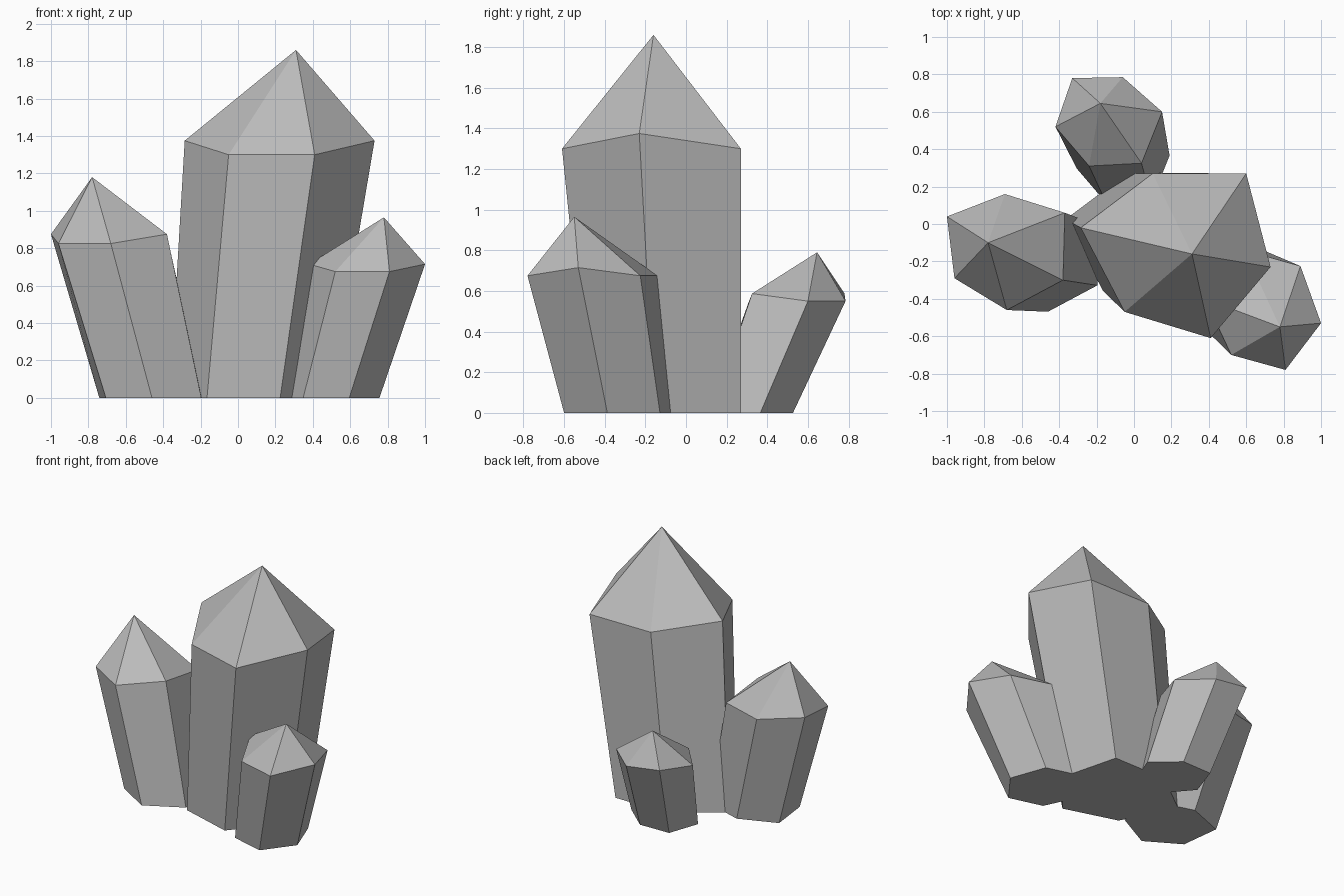
import bpy
import bmesh
from mathutils import Vector

default_cube = bpy.data.objects.get("Cube")
if default_cube:
    bpy.data.objects.remove(default_cube, do_unlink=True)

# One plain stone grey for every crystal
stone = bpy.data.materials.new("stone_grey")
stone.use_nodes = True
grey = (0.5, 0.5, 0.5, 1.0)
stone.diffuse_color = grey
stone.node_tree.nodes["Principled BSDF"].inputs["Base Color"].default_value = grey


def crystal(name, shoulder, low, high, tip, foot, taper):
    """Leaning six-sided prism with a pointed cap.

    shoulder: outline where the cap starts; its first and fourth corners
    sit at the high level, the others at the low level.
    foot, taper: centre of the base and its size relative to the shoulder.
    """
    corners = [Vector(point) for point in shoulder]
    centre = sum(corners, Vector((0, 0))) / len(corners)
    foot = Vector(foot)

    bm = bmesh.new()
    base, ring = [], []
    for i, corner in enumerate(corners):
        ground = foot + (corner - centre) * taper
        base.append(bm.verts.new((*ground, 0)))
        ring.append(bm.verts.new((*corner, low if i % 3 else high)))
    apex = bm.verts.new(tip)

    # Base, shaft sides and cap facets
    bm.faces.new(base)
    for i in range(len(corners)):
        j = (i + 1) % len(corners)
        bm.faces.new((base[i], base[j], ring[j], ring[i]))
        bm.faces.new((ring[i], ring[j], apex))
    bmesh.ops.recalc_face_normals(bm, faces=bm.faces)

    mesh = bpy.data.meshes.new(name)
    bm.to_mesh(mesh)
    bm.free()
    mesh.materials.append(stone)
    obj = bpy.data.objects.new(name, mesh)
    bpy.context.collection.objects.link(obj)
    return obj


# Tall central crystal
crystal("main_crystal",
        shoulder=[(.73, -.23), (.60, .27), (.10, .27),
                  (-.285, -.02), (-.05, -.47), (.41, -.61)],
        low=1.3, high=1.375, tip=(.31, -.16, 1.86),
        foot=(.09, -.07), taper=.85)

# Medium crystal on the -x side
crystal("right_crystal",
        shoulder=[(-1, .04), (-.96, -.29), (-.68, -.46),
                  (-.38, -.30), (-.37, .06), (-.69, .16)],
        low=.825, high=.875, tip=(-.78, -.10, 1.18),
        foot=(-.46, -.18), taper=.88)

# Short crystal at the front on the +x side
crystal("front_left_crystal",
        shoulder=[(1, -.53), (.89, -.225), (.59, -.14),
                  (.38, -.40), (.52, -.70), (.81, -.78)],
        low=.675, high=.715, tip=(.78, -.55, .965),
        foot=(.50, -.33), taper=.85)

# Smallest crystal at the back
crystal("back_crystal",
        shoulder=[(.04, .325), (.15, .60), (-.06, .785),
                  (-.33, .78), (-.42, .52), (-.24, .31)],
        low=.55, high=.587, tip=(-.18, .645, .79),
        foot=(-.065, .325), taper=.87)
